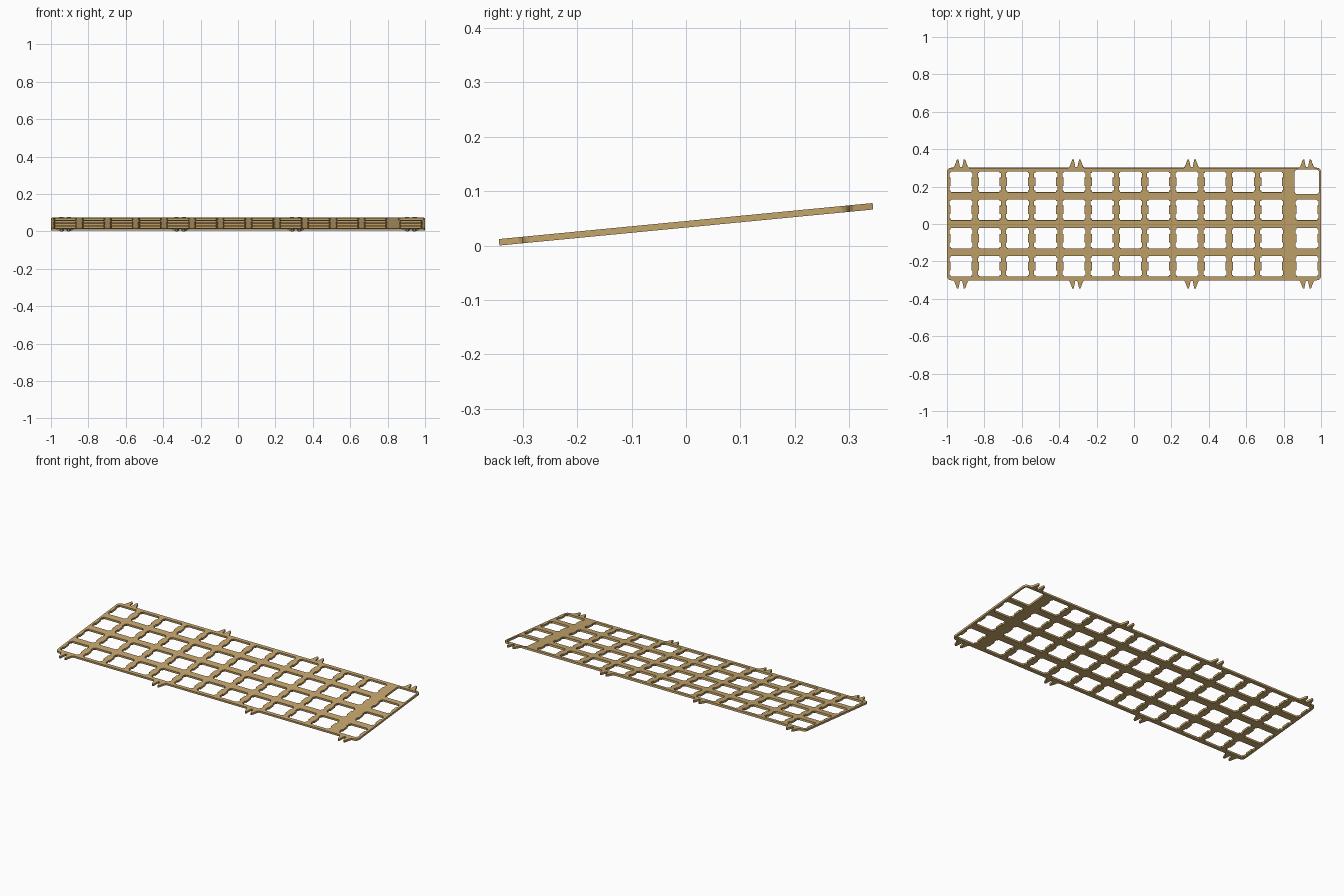
import bpy, math
from mathutils import Matrix, Vector

if "Cube" in bpy.data.objects:
    bpy.data.objects.remove(bpy.data.objects["Cube"])

U = 2 / 13.25            # key spacing
MM = U / 19.05
THICK = 1.5 * MM
TILT = math.radians(5.5)
HX, HY = 1.0, 2 * U      # plate half sizes

tan = bpy.data.materials.new("tan plate")
tan.diffuse_color = (0.56, 0.38, 0.15, 1)
tan.use_nodes = True
tan.node_tree.nodes["Principled BSDF"].inputs["Base Color"].default_value = tan.diffuse_color


def arc(cx, cy, r, start, steps=4):
    """Quarter circle, counter-clockwise."""
    return [(cx + r * math.cos(math.radians(start + 90 * i / steps)),
             cy + r * math.sin(math.radians(start + 90 * i / steps)))
            for i in range(steps + 1)]


def spin(pts):
    return [(-x, -y) for x, y in pts]


def switch_hole(cx, cy):
    """Square key hole with two clip notches on each side."""
    a, w, lo, hi, r = 7.0, 7.8, 2.8, 6.0, 0.5
    right = [(a, -hi), (w, -hi), (w, -lo), (a, -lo),
             (a, lo), (w, lo), (w, hi), (a, hi)]
    half = right + arc(a - r, a - r, r, 0, 3) + arc(-a + r, a - r, r, 90, 3)
    return [(cx + x * MM, cy + y * MM) for x, y in half + spin(half)]


def round_hole(cx, cy, h, r):
    """Larger rounded square hole."""
    half = arc(h - r, h - r, r, 0) + arc(r - h, h - r, r, 90)
    return [(cx + x, cy + y) for x, y in half + spin(half)]


# outer outline: rounded corners and pronged clip tabs along the long edges
tab = [(0.042, 0), (0.036, 0.006), (0.022, 0.043), (0.014, 0.043), (0.006, 0.004)]
tab += [(-x, y) for x, y in reversed(tab)]
END = HX - U / 2
R = 0.022
side = arc(HX - R, HY - R, R, 0)
for tx in (END, END / 3, -END / 3, -END):
    side += [(tx + x, HY + y) for x, y in tab]
side += arc(R - HX, HY - R, R, 90)
loops = [side + spin(side)]

# key holes, the last column set off by a quarter key
columns = [-END + U * i for i in range(12)] + [END]
for cx in columns:
    for row in range(4):
        cy = (row - 1.5) * U
        if cx == END and row == 3:
            loops.append(round_hole(cx, cy, 8.3 * MM, 1.8 * MM))
        else:
            loops.append(switch_hole(cx, cy))

# filled, extruded profile
curve = bpy.data.curves.new("plate_profile", 'CURVE')
curve.dimensions = '2D'
curve.fill_mode = 'BOTH'
curve.extrude = THICK / 2
for pts in loops:
    s = curve.splines.new('POLY')
    s.points.add(len(pts) - 1)
    for p, (x, y) in zip(s.points, pts):
        p.co = (x, y, 0, 1)
    s.use_cyclic_u = True
profile = bpy.data.objects.new("plate_profile", curve)
bpy.context.collection.objects.link(profile)
bpy.context.view_layer.update()
deps = bpy.context.evaluated_depsgraph_get()
mesh = bpy.data.meshes.new_from_object(profile.evaluated_get(deps))
bpy.data.objects.remove(profile)

# tilted plate resting on its front edge
mesh.transform(Matrix.Rotation(TILT, 4, 'X'))
low = min(v.co.z for v in mesh.vertices)
mesh.transform(Matrix.Translation(Vector((0, 0, -low))))
mesh.materials.clear()
mesh.materials.append(tan)
for f in mesh.polygons:
    f.use_smooth = False
    f.material_index = 0
plate = bpy.data.objects.new("switch_plate", mesh)
bpy.context.collection.objects.link(plate)
